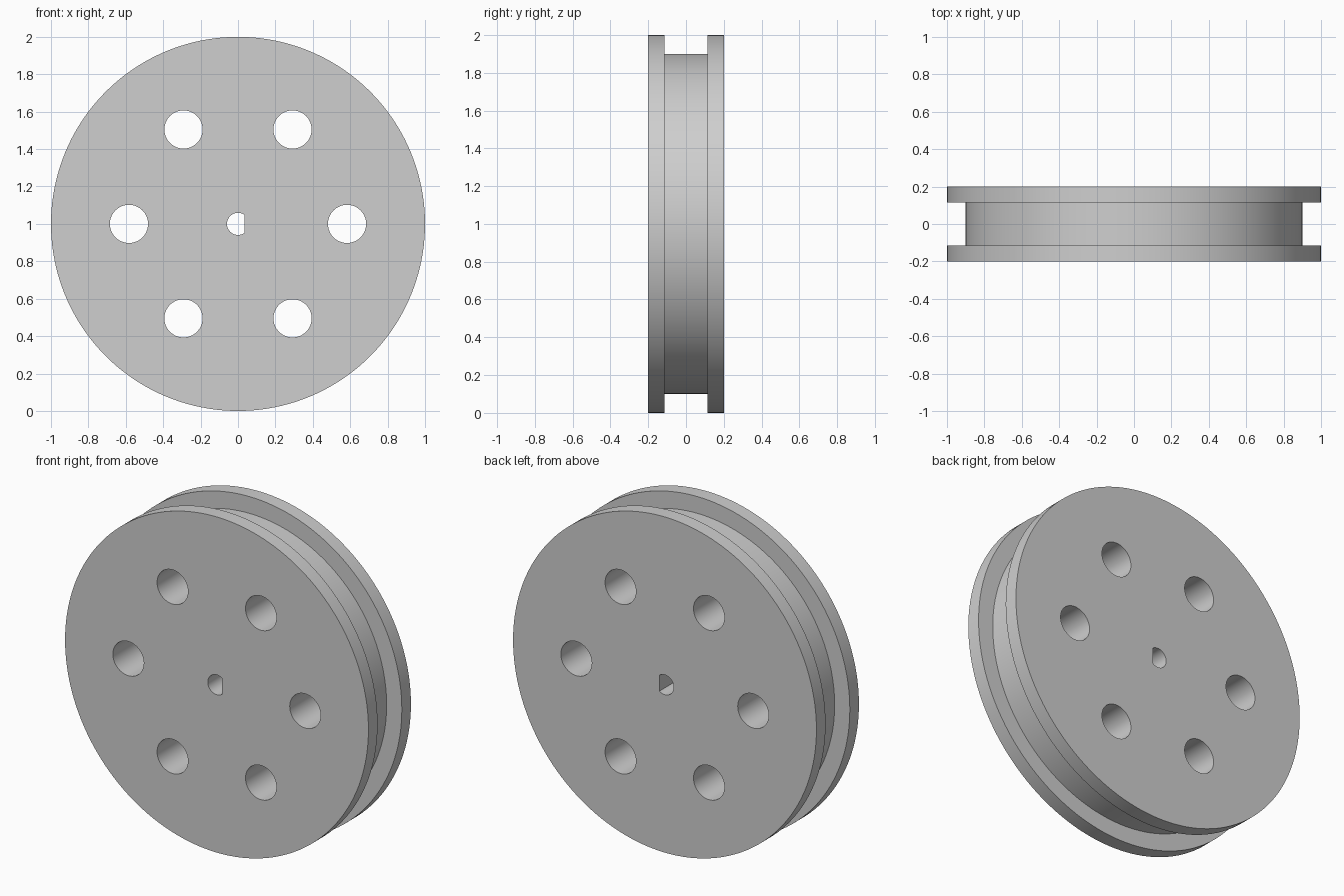
import bpy, bmesh
from math import sin, cos, pi, acos, radians

if "Cube" in bpy.data.objects:
    bpy.data.objects.remove(bpy.data.objects["Cube"], do_unlink=True)

grey = bpy.data.materials.new("light_grey")
grey.use_nodes = True
colour = (0.62, 0.62, 0.62, 1)
grey.diffuse_color = colour
grey.node_tree.nodes["Principled BSDF"].inputs["Base Color"].default_value = colour


def arc(radius, count, start=0, sweep=2 * pi, closed=True):
    """Points on a circle or arc in the XZ plane."""
    steps = count if closed else count - 1
    angles = [start + sweep * i / steps for i in range(count)]
    return [(radius * cos(a), radius * sin(a)) for a in angles]


def loft(name, sections, centre):
    """Solid along Y from (outline, y) sections, capped at both ends."""
    bm = bmesh.new()
    rings = [[bm.verts.new((x, y, z)) for x, z in outline] for outline, y in sections]
    for a, b in zip(rings, rings[1:]):
        for i in range(len(a)):
            j = (i + 1) % len(a)
            bm.faces.new((a[i], a[j], b[j], b[i]))
    bm.faces.new(rings[0])
    bm.faces.new(rings[-1])
    bmesh.ops.recalc_face_normals(bm, faces=bm.faces)
    mesh = bpy.data.meshes.new(name)
    bm.to_mesh(mesh)
    bm.free()
    mesh.materials.append(grey)
    obj = bpy.data.objects.new(name, mesh)
    obj.location = (centre[0], 0, centre[1])
    bpy.context.collection.objects.link(obj)
    return obj


# Grooved wheel: two flanges around a narrower rim
half, groove = 0.2, 0.114
flange, rim = arc(1, 160), arc(0.9, 160)
wheel = loft("pulley_wheel", [(flange, -half), (flange, -groove), (rim, -groove),
                              (rim, groove), (flange, groove), (flange, half)], (0, 1))

# Six round lightening holes
cutters = []
for x, z in arc(0.583, 6):
    hole = arc(0.102, 64)
    cutters.append(loft("hole_cutter", [(hole, -0.3), (hole, 0.3)], (x, 1 + z)))

# D-shaped shaft bore, flat towards +x
flat = acos(0.035 / 0.059)
bore = arc(0.059, 48, flat, 2 * pi - 2 * flat, closed=False)
cutters.append(loft("bore_cutter", [(bore, -0.3), (bore, 0.3)], (0, 1)))

bpy.ops.object.select_all(action="DESELECT")
bpy.context.view_layer.objects.active = wheel
wheel.select_set(True)
for cutter in cutters:
    cutter.hide_render = True
    cut = wheel.modifiers.new("cut", "BOOLEAN")
    cut.operation = "DIFFERENCE"
    cut.solver = "EXACT"
    cut.object = cutter
    bpy.ops.object.modifier_apply(modifier=cut.name)
    bpy.data.objects.remove(cutter, do_unlink=True)

bpy.ops.object.shade_smooth_by_angle(angle=radians(30))
